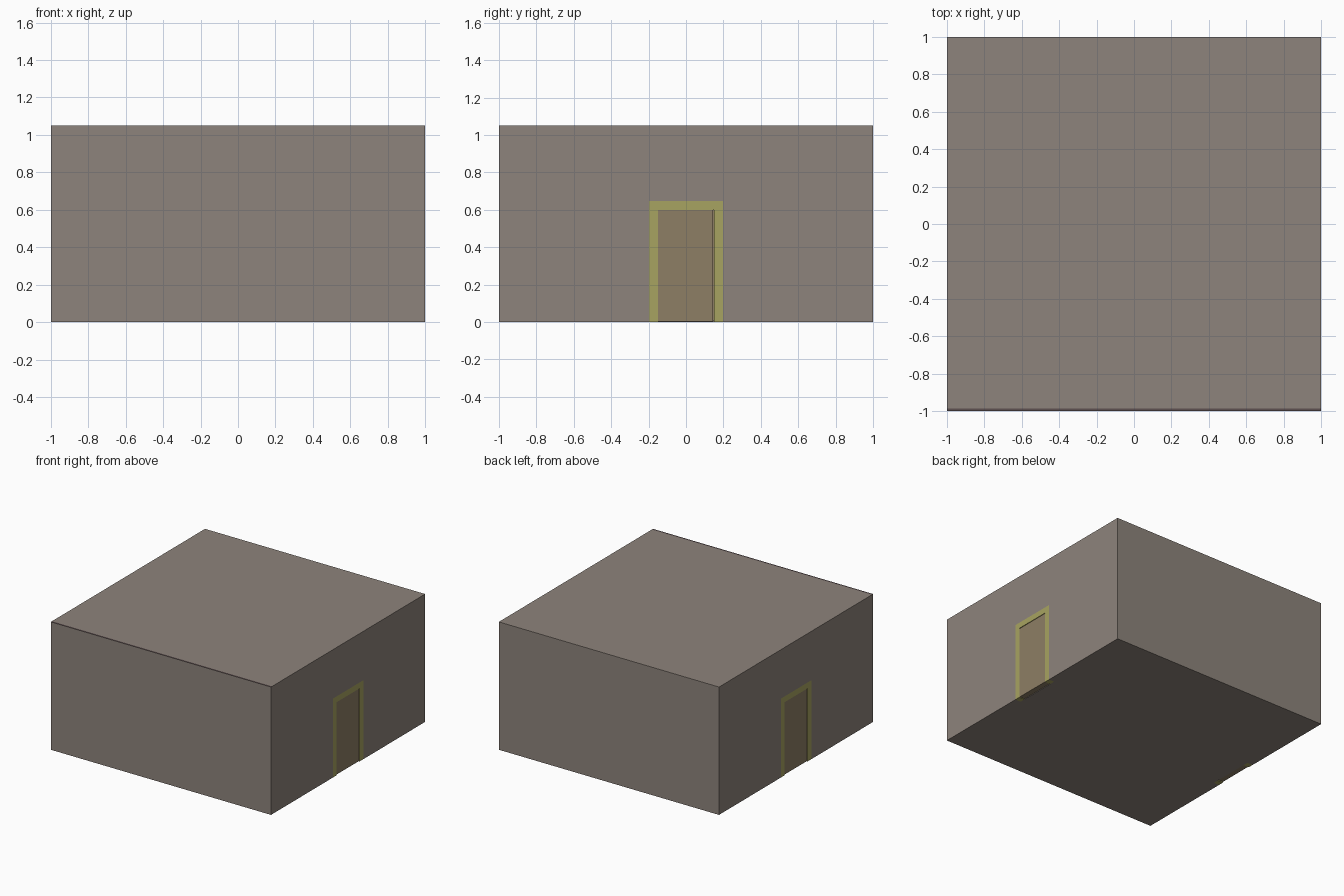
import bpy
import bmesh
from math import pi
from mathutils import Matrix

if "Cube" in bpy.data.objects:
    bpy.data.objects.remove(bpy.data.objects["Cube"])


def material(name, rgb):
    m = bpy.data.materials.new(name)
    m.diffuse_color = (*rgb, 1)
    m.use_nodes = True
    m.node_tree.nodes["Principled BSDF"].inputs["Base Color"].default_value = m.diffuse_color
    return m


stone = material("stone", (0.27, 0.23, 0.20))
shadow = material("dark_stone", (0.11, 0.08, 0.08))
yellow = material("yellow_paint", (0.39, 0.37, 0.12))
wood = material("brown_wood", (0.27, 0.21, 0.13))

T = 0.05        # wall thickness
H = 1.05        # full height
LIP = 0.015     # strip along the front edge
DOOR_W, DOOR_H = 0.15, 0.60      # half width, height of the opening
FRAME_W, FRAME_H = 0.197, 0.648  # outer half width, height of the frame


def boxes(name, mat, spans, turn=0):
    """One object made of boxes, each (x0, x1, y0, y1, z0, z1), turned about z."""
    bm = bmesh.new()
    for x0, x1, y0, y1, z0, z1 in spans:
        mtx = (Matrix.Translation(((x0 + x1) / 2, (y0 + y1) / 2, (z0 + z1) / 2))
               @ Matrix.Diagonal((x1 - x0, y1 - y0, z1 - z0, 1)))
        bmesh.ops.create_cube(bm, size=1, matrix=mtx)
    bm.transform(Matrix.Rotation(turn, 4, "Z"))
    me = bpy.data.meshes.new(name)
    bm.to_mesh(me)
    bm.free()
    me.materials.append(mat)
    ob = bpy.data.objects.new(name, me)
    bpy.context.collection.objects.link(ob)
    return ob


# Floor, roof and the two plain walls
boxes("floor", stone, [(-1 + T, 1 - T, -1 + T, 1 - T, 0, 0.01)])
boxes("roof", stone, [(-1 + T, 1 - T, -1 + T, 1 - T, H - T, H)])
boxes("back_wall", stone, [(-1, 1, 1 - T, 1, 0, H)])
front = boxes("front_wall", stone, [(-1, 1, -1 + LIP, -1 + T, 0, H),
                                    (-1, 1, -1, -1 + LIP, 0, H)])

# Dark upper edge of the front skin
front.data.materials.append(shadow)
for p in front.data.polygons:
    if p.normal.z > 0.9 and p.center.y < -1 + LIP:
        p.material_index = 1

# Doorway walls, frames and door leaves on the right and left
for side, turn in (("right", 0), ("left", pi)):
    boxes(side + "_wall", stone, [
        (1 - T, 1, -1 + T, -FRAME_W, 0, H),
        (1 - T, 1, FRAME_W, 1 - T, 0, H),
        (1 - T, 1, -FRAME_W, FRAME_W, FRAME_H, H)], turn)
    boxes(side + "_door_frame", yellow, [
        (1 - T, 1, -FRAME_W, -DOOR_W, 0, FRAME_H),
        (1 - T, 1, DOOR_W, FRAME_W, 0, FRAME_H),
        (1 - T, 1, -DOOR_W, DOOR_W, DOOR_H, FRAME_H)], turn)
    boxes(side + "_door", wood, [
        (1 - T, 0.997, -DOOR_W, DOOR_W - 0.005, 0.004, DOOR_H - 0.002)], turn)
